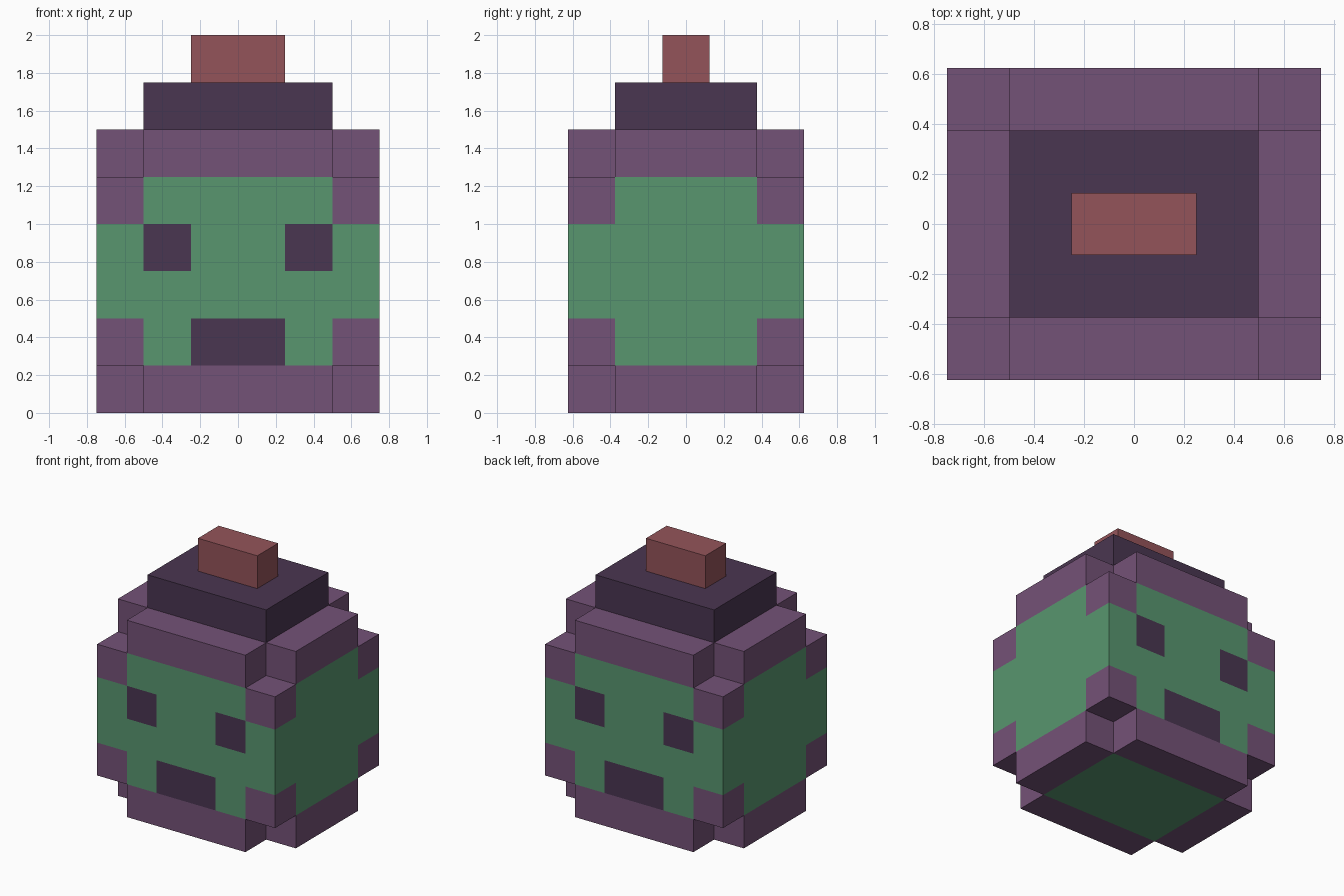
import bpy, bmesh
from mathutils import Vector

if "Cube" in bpy.data.objects:
    bpy.data.objects.remove(bpy.data.objects["Cube"])


def srgb(r, g, b):
    lin = [c / 12.92 if c <= 0.04045 else ((c + 0.055) / 1.055) ** 2.4
           for c in (r / 255, g / 255, b / 255)]
    return (*lin, 1.0)


def material(name, rgb):
    m = bpy.data.materials.new(name)
    m.diffuse_color = srgb(*rgb)
    m.use_nodes = True
    m.node_tree.nodes["Principled BSDF"].inputs["Base Color"].default_value = m.diffuse_color
    return m


PURPLE = material("purple", (116, 82, 119))
GREEN = material("green", (88, 150, 111))
DARK = material("dark_purple", (74, 54, 81))
RED = material("dusty_red", (148, 84, 90))


def prism(bm, outline, z0, z1):
    """Extrude a flat outline from z0 up to z1."""
    base = bm.faces.new([bm.verts.new((x, y, z0)) for x, y in outline])
    top = bmesh.ops.extrude_face_region(bm, geom=[base], use_keep_orig=True)
    verts = [g for g in top["geom"] if isinstance(g, bmesh.types.BMVert)]
    bmesh.ops.translate(bm, verts=verts, vec=(0, 0, z1 - z0))
    bmesh.ops.recalc_face_normals(bm, faces=bm.faces)


def rect(x, y):
    return [(-x, -y), (x, -y), (x, y), (-x, y)]


def cut(bm, axis, positions):
    """Slice every face along planes across one axis."""
    n = Vector((axis == 0, axis == 1, axis == 2))
    for p in positions:
        bmesh.ops.bisect_plane(bm, geom=bm.verts[:] + bm.edges[:] + bm.faces[:],
                               plane_co=n * p, plane_no=n)


def finish(bm, name, mats):
    me = bpy.data.meshes.new(name)
    bm.normal_update()
    bm.to_mesh(me)
    bm.free()
    for m in mats:
        me.materials.append(m)
    ob = bpy.data.objects.new(name, me)
    bpy.context.collection.objects.link(ob)
    return ob


# Body: green block with purple corners, and a face on both front and back
bm = bmesh.new()
prism(bm, rect(0.75, 0.625), 0.25, 1.25)
cut(bm, 0, (-0.5, -0.25, 0.25, 0.5))
cut(bm, 1, (-0.375, 0.375))
cut(bm, 2, (0.5, 0.75, 1.0))
bm.normal_update()
hidden = []
for f in bm.faces:
    c = f.calc_center_median()
    ax, ay, z = abs(c.x), abs(c.y), c.z
    corner = ax > 0.5 and ay > 0.375
    if abs(f.normal.z) > 0.5 and not corner:
        hidden.append(f)                      # covered by the rims
    elif corner and (z > 1.0 or z < 0.5):
        f.material_index = 1
    elif abs(f.normal.y) > 0.5:
        eye = 0.25 < ax < 0.5 and 0.75 < z < 1.0
        mouth = ax < 0.25 and z < 0.5
        if eye or mouth:
            f.material_index = 2
bmesh.ops.delete(bm, geom=hidden, context='FACES')
finish(bm, "body", (GREEN, PURPLE, DARK))

# Rims: cross-shaped layers above and below the body, green middle underneath
quarter = [(0.75, 0.375), (0.5, 0.375), (0.5, 0.625)]
cross = []
for sx, sy in ((1, 1), (-1, 1), (-1, -1), (1, -1)):
    pts = [(sx * x, sy * y) for x, y in quarter]
    cross += pts if sx * sy > 0 else pts[::-1]
for name, z0, z1, inner in (("upper_rim", 1.25, 1.5, 1.25),
                            ("lower_rim", 0.0, 0.25, 0.25)):
    bm = bmesh.new()
    prism(bm, cross, z0, z1)
    cut(bm, 0, (-0.5, 0.5))
    cut(bm, 1, (-0.375, 0.375))
    inside = []
    for f in bm.faces:
        c = f.calc_center_median()
        if abs(c.z - inner) < 1e-4:
            inside.append(f)
        elif c.z < 1e-4 and abs(c.x) < 0.5 and abs(c.y) < 0.375:
            f.material_index = 1
    bmesh.ops.delete(bm, geom=inside, context='FACES')
    finish(bm, name, (PURPLE, GREEN))

# Cap and the stem on top
for name, x, y, z0, mat in (("cap", 0.5, 0.375, 1.5, DARK),
                            ("stem", 0.25, 0.125, 1.75, RED)):
    bm = bmesh.new()
    prism(bm, rect(x, y), z0, z0 + 0.25)
    finish(bm, name, (mat,))
